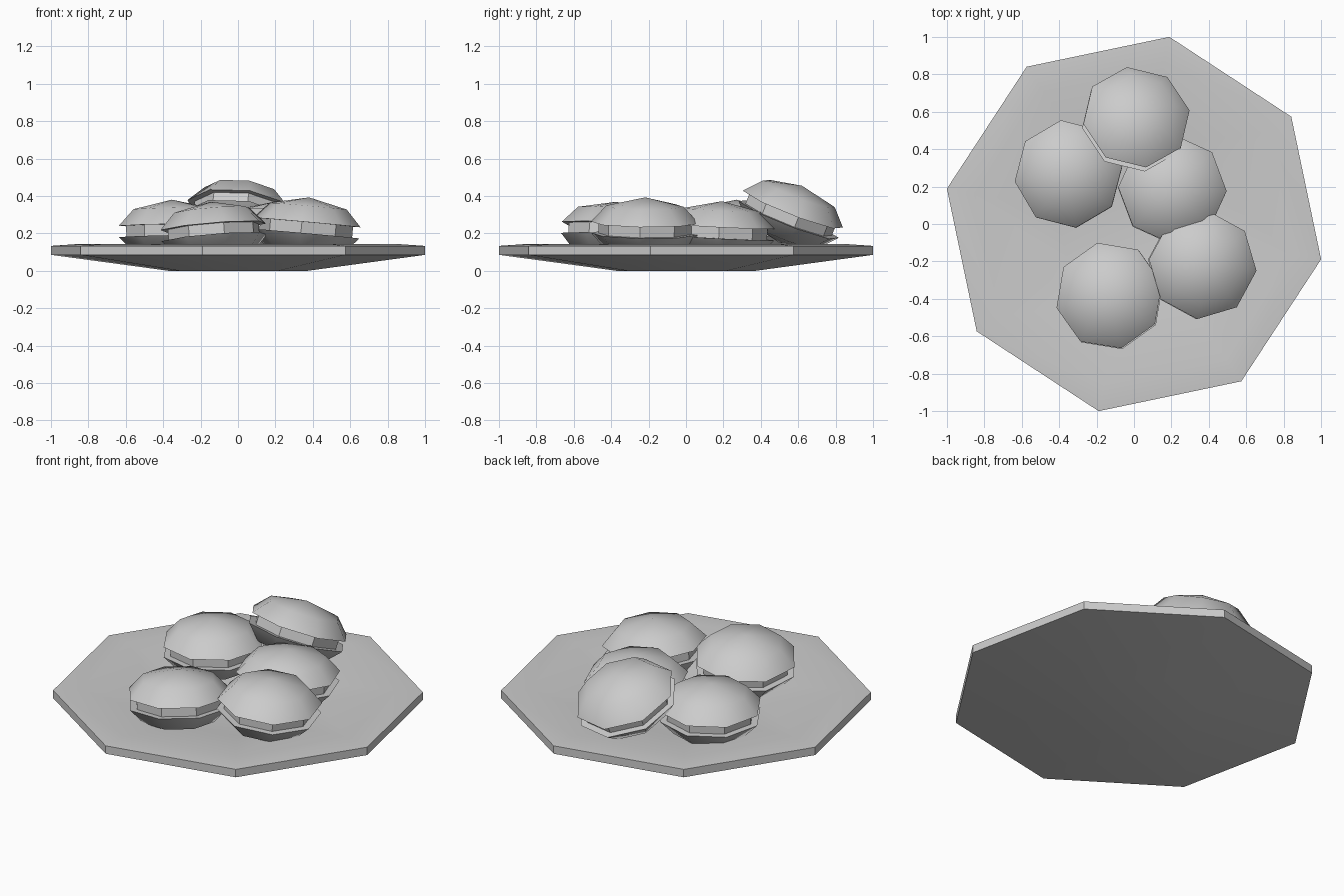
import bpy, bmesh, math
from mathutils import Vector, Matrix

if "Cube" in bpy.data.objects:
    bpy.data.objects.remove(bpy.data.objects["Cube"])

SIDES = 8


def lathe(name, profile, mat=Matrix(), angle=30):
    """Revolve an (r, z) profile that starts and ends on the axis."""
    bm = bmesh.new()
    rings = []
    for r, z in profile:
        if r == 0:
            rings.append([bm.verts.new((0, 0, z))] * SIDES)
        else:
            rings.append([bm.verts.new((r * math.cos(i * math.tau / SIDES),
                                        r * math.sin(i * math.tau / SIDES), z))
                          for i in range(SIDES)])
    for a, b in zip(rings, rings[1:]):
        for i in range(SIDES):
            j = (i + 1) % SIDES
            quad = [a[i], a[j], b[j], b[i]]
            bm.faces.new(list(dict.fromkeys(quad)))
    bmesh.ops.transform(bm, matrix=mat, verts=bm.verts)
    bmesh.ops.recalc_face_normals(bm, faces=bm.faces)
    mesh = bpy.data.meshes.new(name)
    bm.to_mesh(mesh)
    bm.free()
    ob = bpy.data.objects.new(name, mesh)
    bpy.context.collection.objects.link(ob)
    bpy.ops.object.select_all(action='DESELECT')
    ob.select_set(True)
    bpy.context.view_layer.objects.active = ob
    bpy.ops.object.shade_smooth_by_angle(angle=math.radians(angle))
    return ob


def spin(deg):
    return Matrix.Rotation(math.radians(deg), 4, 'Z')


# Shallow dished plate
lathe("plate", [(0, 0), (0.38, 0), (1.018, 0.085), (1.018, 0.133),
                (0.87, 0.143), (0.42, 0.06), (0, 0.06)], spin(-10.7))

# Sandwich cookies: two domed shells around a filling
GAP = 0.03
SHELL = [(0, GAP), (0.29, GAP), (0.208, GAP + 0.088), (0, GAP + 0.135)]


def cookie(i, centre, turn, lean):
    axis = Vector((lean[0], lean[1], 1))
    tilt = Vector((0, 0, 1)).rotation_difference(axis).to_matrix().to_4x4()
    m = Matrix.Translation(centre) @ tilt @ spin(turn)
    lathe(f"cookie_{i}_top_shell", SHELL, m, 50)
    lathe(f"cookie_{i}_bottom_shell", [(r, -z) for r, z in SHELL], m, 50)
    lathe(f"cookie_{i}_filling", [(0, -0.035), (0.25, -0.035), (0.25, 0.035), (0, 0.035)], m)


cookies = [
    # centre, turn, lean of the axis in x and y
    ((-0.13, -0.385, 0.205), 13, (-0.08, 0.08)),
    ((-0.35, 0.267, 0.215), 8, (-0.02, 0.02)),
    ((0.365, -0.22, 0.228), -6, (0.09, 0.01)),
    ((0.205, 0.185, 0.207), -2, (0.02, 0.05)),
    ((0.01, 0.56, 0.302), 9, (0.12, 0.39)),
]
for i, c in enumerate(cookies, 1):
    cookie(i, *c)
